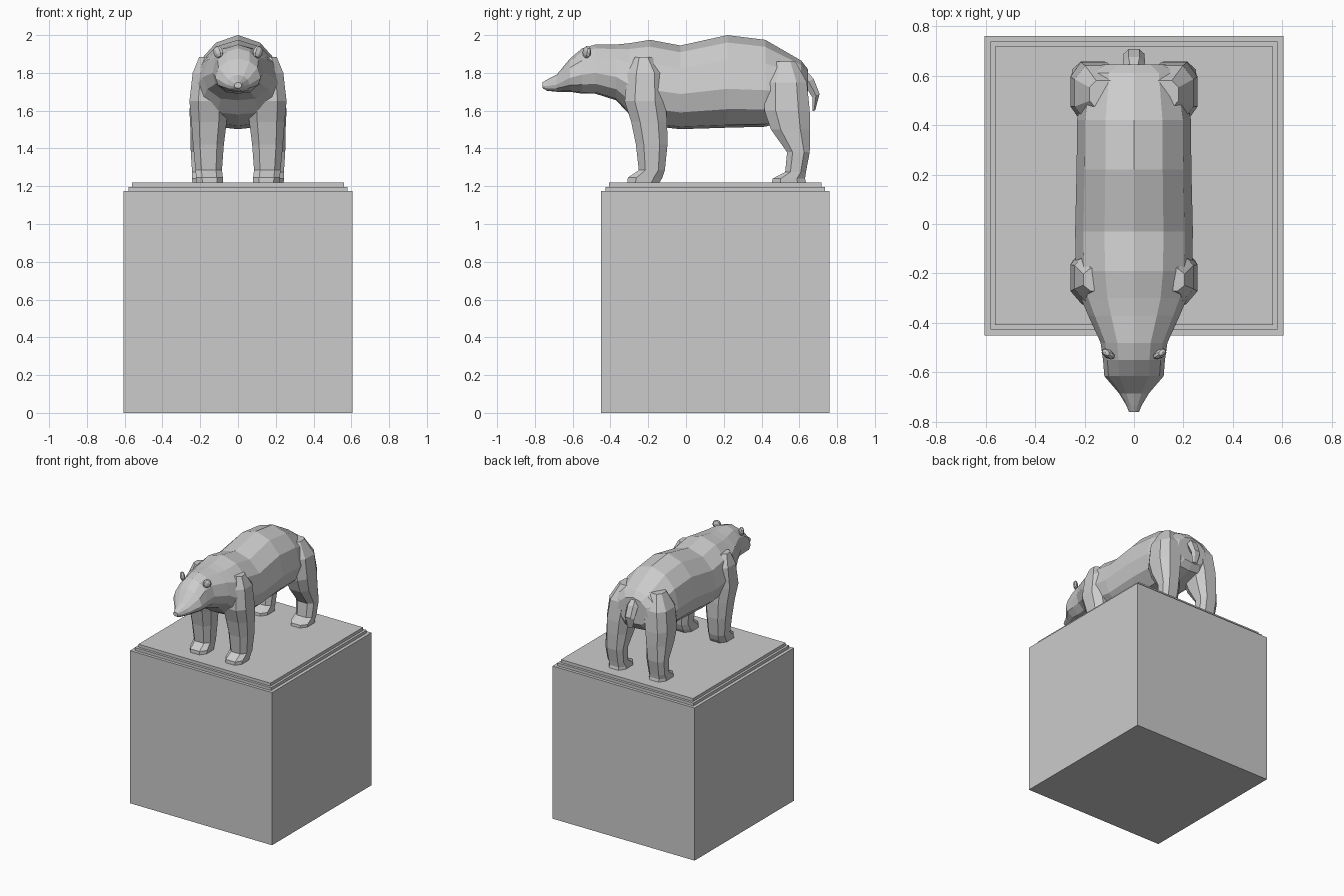
import bpy, bmesh, math


def loft(name, rings):
    """Skin a list of equal-length point rings and cap both ends."""
    bm = bmesh.new()
    vs = [[bm.verts.new(p) for p in r] for r in rings]
    n = len(vs[0])
    for a, b in zip(vs, vs[1:]):
        for i in range(n):
            j = (i + 1) % n
            bm.faces.new((a[i], a[j], b[j], b[i]))
    bm.faces.new(vs[0])
    bm.faces.new(vs[-1])
    bmesh.ops.recalc_face_normals(bm, faces=bm.faces)
    me = bpy.data.meshes.new(name)
    bm.to_mesh(me)
    bm.free()
    ob = bpy.data.objects.new(name, me)
    bpy.context.collection.objects.link(ob)
    return ob


def box(name, x, y0, y1, z0, z1):
    return loft(name, [[(-x, y0, z), (x, y0, z), (x, y1, z), (-x, y1, z)]
                       for z in (z0, z1)])


# Stepped pedestal
box("pedestal_block", 0.605, -0.45, 0.76, 0, 1.175)
box("pedestal_lower_step", 0.58, -0.427, 0.737, 1.175, 1.197)
box("pedestal_top_step", 0.562, -0.408, 0.718, 1.197, 1.22)

# Body and head: y, half width, bottom z, top z
HALF = [(0, 1), (0.5, 0.92), (0.86, 0.73), (1, 0.42), (0.88, 0.2), (0.5, 0.03)]
SECTION = HALF + [(0, 0)] + [(-x, z) for x, z in HALF[:0:-1]]
STATIONS = [
    (-0.76, 0.02, 1.72, 1.75), (-0.735, 0.03, 1.705, 1.765),
    (-0.685, 0.06, 1.70, 1.79), (-0.615, 0.12, 1.70, 1.875),
    (-0.55, 0.125, 1.69, 1.93), (-0.48, 0.135, 1.69, 1.95),
    (-0.37, 0.185, 1.655, 1.95), (-0.30, 0.215, 1.58, 1.957),
    (-0.19, 0.235, 1.52, 1.975), (-0.03, 0.238, 1.502, 1.945),
    (0.22, 0.232, 1.51, 2.0), (0.42, 0.23, 1.515, 1.975),
    (0.61, 0.20, 1.57, 1.865), (0.645, 0.13, 1.62, 1.82),
]
body = loft("bear_body", [[(w * sx, y, zb + (zt - zb) * sz) for sx, sz in SECTION]
                          for y, w, zb, zt in STATIONS])

# Legs: z, y front, y back, x inner, x outer
LEGS = {
    "front_leg": [
        (1.22, -0.31, -0.14, 0.08, 0.22), (1.245, -0.308, -0.125, 0.08, 0.222),
        (1.285, -0.25, -0.112, 0.085, 0.225), (1.42, -0.265, -0.098, 0.075, 0.238),
        (1.54, -0.29, -0.10, 0.06, 0.247), (1.65, -0.325, -0.11, 0.05, 0.257),
        (1.80, -0.31, -0.12, 0.05, 0.24), (1.885, -0.27, -0.18, 0.08, 0.205)],
    "rear_leg": [
        (1.22, 0.455, 0.635, 0.10, 0.242), (1.24, 0.458, 0.63, 0.10, 0.243),
        (1.275, 0.525, 0.635, 0.105, 0.243), (1.38, 0.535, 0.655, 0.10, 0.25),
        (1.50, 0.45, 0.657, 0.085, 0.252), (1.60, 0.415, 0.655, 0.07, 0.257),
        (1.75, 0.42, 0.64, 0.05, 0.24), (1.86, 0.47, 0.58, 0.06, 0.18)],
}
OCT = [(-1, -0.5), (-0.55, -1), (0.55, -1), (1, -0.5),
       (1, 0.5), (0.55, 1), (-0.55, 1), (-1, 0.5)]
legs = []
for name, rows in LEGS.items():
    for s, side in ((1, "left"), (-1, "right")):
        legs.append(loft(f"{side}_{name}", [
            [(s * ((xi + xo) / 2 + (xo - xi) / 2 * u),
              (ya + yb) / 2 + (yb - ya) / 2 * v, z) for u, v in OCT]
            for z, ya, yb, xi, xo in rows]))

# Merge the legs into the body
bpy.context.view_layer.objects.active = body
for leg in legs:
    m = body.modifiers.new("join_leg", "BOOLEAN")
    m.operation = "UNION"
    m.solver = "EXACT"
    m.object = leg
    bpy.ops.object.modifier_apply(modifier=m.name)
    bpy.data.objects.remove(leg)

# Short hanging tail: y, z, half width, half thickness
loft("tail", [[(w * math.cos(a), y + t * math.sin(a), z + 0.5 * t * math.sin(a))
               for a in [math.tau * i / 6 for i in range(6)]]
              for y, z, w, t in [(0.61, 1.80, 0.03, 0.03), (0.65, 1.755, 0.045, 0.03),
                                 (0.688, 1.68, 0.042, 0.022), (0.678, 1.60, 0.02, 0.008)]])

# Ears
for s, side in ((1, "left"), (-1, "right")):
    bpy.ops.mesh.primitive_uv_sphere_add(segments=8, ring_count=5, radius=1,
                                         location=(s * 0.105, -0.525, 1.91),
                                         rotation=(0, s * 0.4, s * 0.6))
    ear = bpy.context.object
    ear.name = f"{side}_ear"
    ear.scale = (0.03, 0.018, 0.034)
